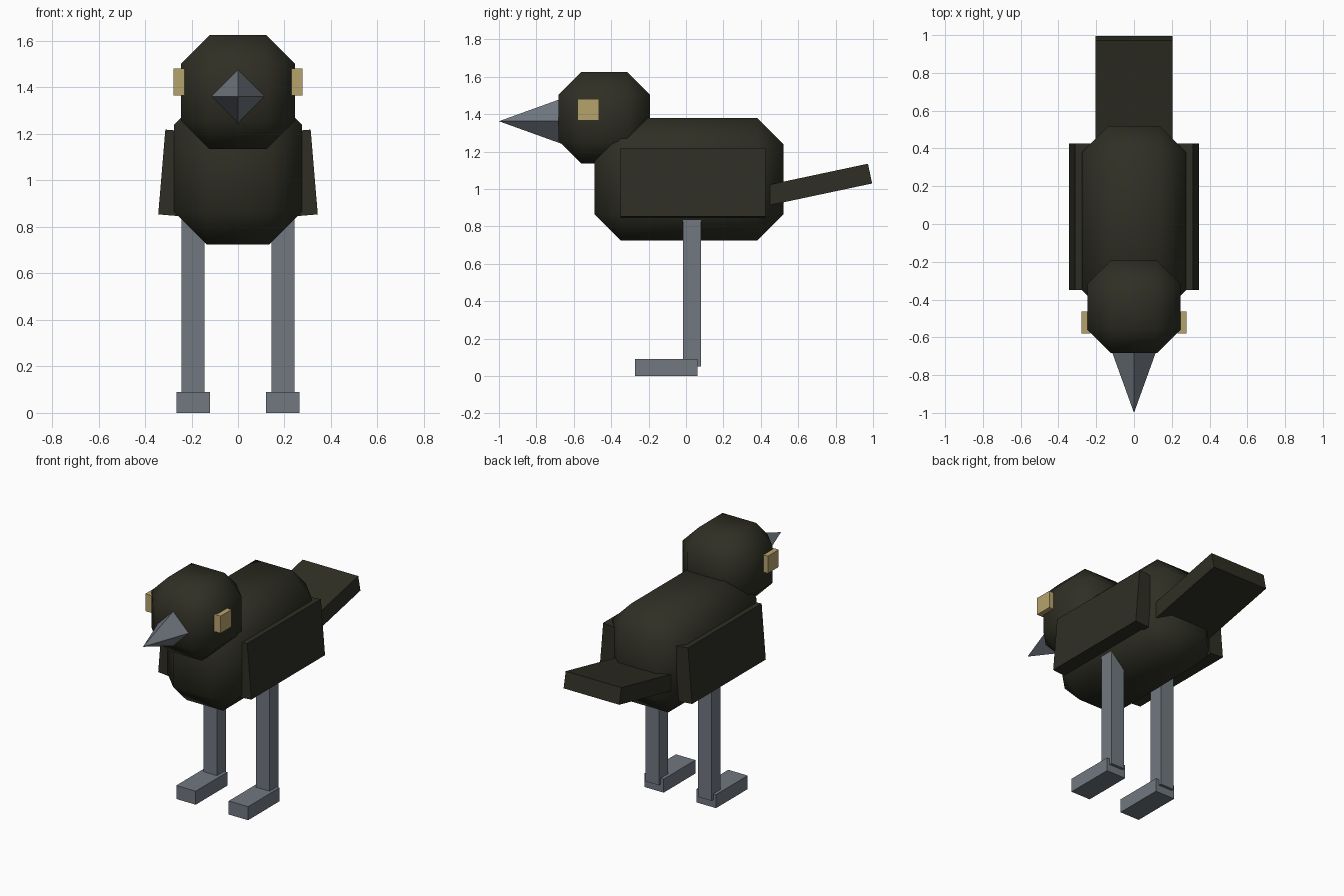
import bpy
import math
from mathutils import Matrix

if "Cube" in bpy.data.objects:
    bpy.data.objects.remove(bpy.data.objects["Cube"])


def material(name, rgb):
    m = bpy.data.materials.new(name)
    m.diffuse_color = (*rgb, 1)
    m.use_nodes = True
    m.node_tree.nodes["Principled BSDF"].inputs["Base Color"].default_value = m.diffuse_color
    return m


FEATHER = material("dark olive feathers", (0.028, 0.028, 0.018))
SLATE = material("slate grey", (0.165, 0.188, 0.217))
GOLD = material("pale gold", (0.47, 0.37, 0.155))


def box(name, center, size, mat, rot=(0, 0, 0), bevel=0):
    bpy.ops.mesh.primitive_cube_add(size=1, location=center, rotation=rot)
    ob = bpy.context.object
    ob.name = name
    ob.data.transform(Matrix.Diagonal((*size, 1)))
    ob.data.materials.append(mat)
    if bevel:
        mod = ob.modifiers.new("chamfer", 'BEVEL')
        mod.width = bevel
        mod.segments = 1
        mod.limit_method = 'NONE'
        ob.data.shade_smooth()
    return ob


# Chamfered, softly shaded body and head
box("body", (0, 0.015, 1.052), (0.55, 1.01, 0.655), FEATHER, bevel=0.14)
box("head", (0, -0.437, 1.38), (0.49, 0.49, 0.49), FEATHER, bevel=0.122)

# Tail slab tilted upward, rooted in the body
tilt = math.radians(12)
length = 0.66
box("tail", (0, 0.984 - math.cos(tilt) * length / 2, 1.082 - math.sin(tilt) * length / 2),
    (0.41, length, 0.108), FEATHER, rot=(tilt, 0, 0))

# Four-sided beak pointing forward
bpy.ops.mesh.primitive_cone_add(vertices=4, radius1=0.137, radius2=0, depth=0.38,
                                location=(0, -0.81, 1.362), rotation=(math.pi / 2, 0, 0))
beak = bpy.context.object
beak.name = "beak"
beak.data.materials.append(SLATE)

# Paired parts
for s, side in ((-1, "right"), (1, "left")):
    box(f"{side}_wing", (s * 0.278, 0.038, 1.032), (0.1, 0.775, 0.366), FEATHER,
        rot=(0, -s * math.radians(4.8), 0))
    box(f"{side}_eye", (s * 0.254, -0.522, 1.423), (0.047, 0.115, 0.115), GOLD)
    box(f"{side}_leg", (s * 0.194, 0.032, 0.47), (0.1, 0.096, 0.84), SLATE)
    box(f"{side}_foot", (s * 0.193, -0.105, 0.045), (0.143, 0.333, 0.09), SLATE)
